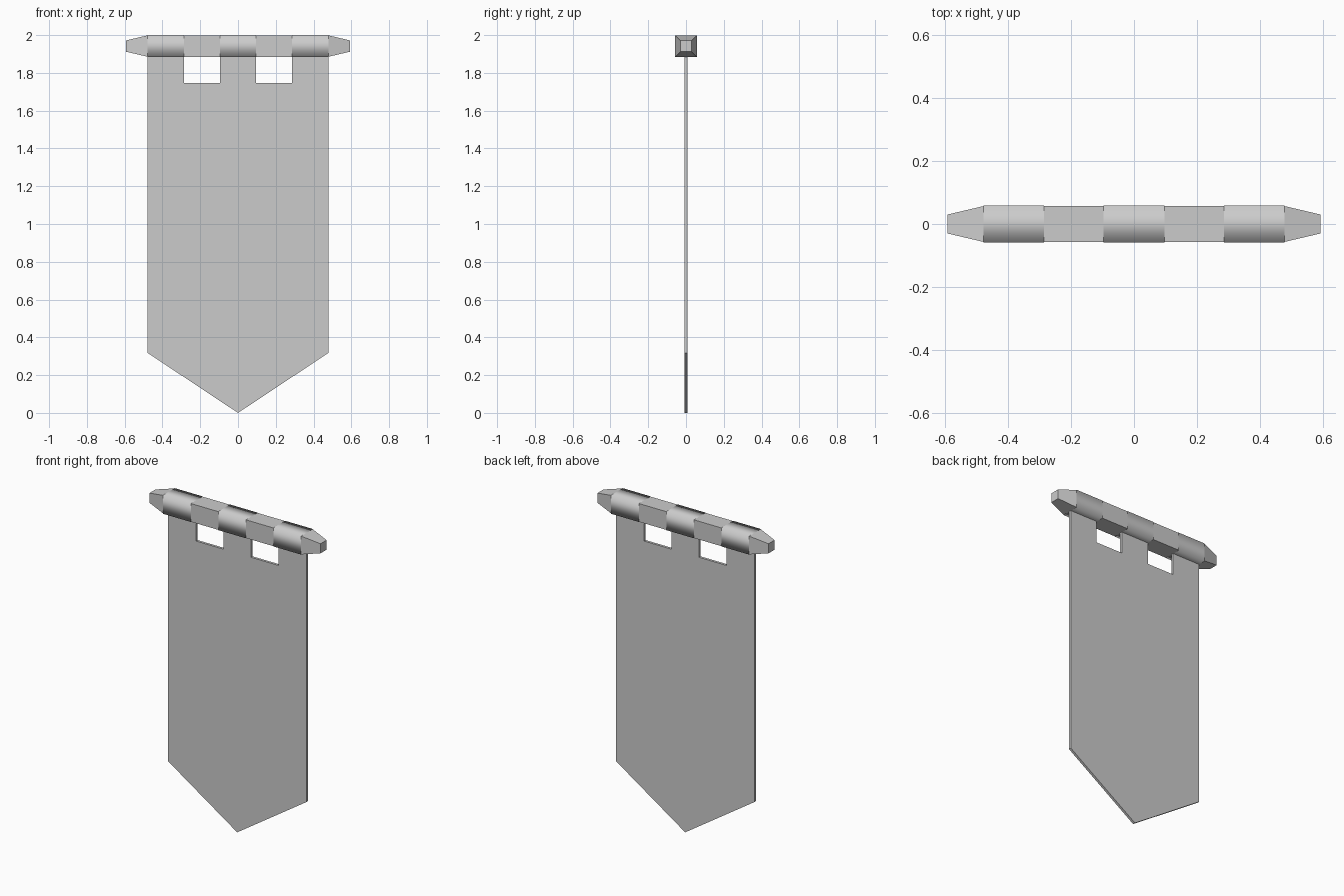
import bpy, bmesh

if "Cube" in bpy.data.objects:
    bpy.data.objects.remove(bpy.data.objects["Cube"])

grey = bpy.data.materials.new("plain grey")
grey.diffuse_color = (0.6, 0.6, 0.6, 1)
grey.use_nodes = True
grey.node_tree.nodes["Principled BSDF"].inputs["Base Color"].default_value = grey.diffuse_color

POLE_Z = 1.942    # height of the pole axis
HALF = 0.058      # half thickness of the pole with its loops
CLOTH = 0.008     # half thickness of the cloth


def finish(bm, name, smooth=False):
    bmesh.ops.recalc_face_normals(bm, faces=bm.faces[:])
    for f in bm.faces:
        f.smooth = smooth
    mesh = bpy.data.meshes.new(name)
    bm.to_mesh(mesh)
    bm.free()
    mesh.materials.append(grey)
    obj = bpy.data.objects.new(name, mesh)
    bpy.context.collection.objects.link(obj)
    return obj


def square_tube(name, sections, capped, smooth):
    """Loft square rings along x; sections are (x, half size)."""
    bm = bmesh.new()
    rings = [[bm.verts.new((x, sy * h, POLE_Z + sz * h))
              for sy, sz in ((-1, -1), (1, -1), (1, 1), (-1, 1))]
             for x, h in sections]
    for a, b in zip(rings, rings[1:]):
        for i in range(4):
            j = (i + 1) % 4
            bm.faces.new((a[i], a[j], b[j], b[i]))
    if capped:
        bm.faces.new(rings[0])
        bm.faces.new(rings[-1])
    return finish(bm, name, smooth)


# Square pole with tapered ends
square_tube("pole", [(-0.592, 0.03), (-0.477, HALF - 0.001),
                     (0.477, HALF - 0.001), (0.592, 0.03)], True, False)

# Softly shaded cloth loops around the pole
for name, x0, x1 in (("left_loop", -0.478, -0.285),
                     ("middle_loop", -0.096, 0.096),
                     ("right_loop", 0.285, 0.478)):
    square_tube(name, [(x0, HALF), (x1, HALF)], False, True)

# Hanging cloth: pointed bottom, two slots between the straps
top, slot = POLE_Z - HALF + 0.004, 1.746
half_outline = [(0, 0), (0.478, 0.317), (0.478, top), (0.285, top),
                (0.285, slot), (0.096, slot), (0.096, top)]
outline = half_outline + [(-x, z) for x, z in reversed(half_outline[1:])]
bm = bmesh.new()
face = bm.faces.new([bm.verts.new((x, -CLOTH, z)) for x, z in outline])
ext = bmesh.ops.extrude_face_region(bm, geom=[face])
bmesh.ops.translate(bm, vec=(0, 2 * CLOTH, 0),
                    verts=[v for v in ext["geom"] if isinstance(v, bmesh.types.BMVert)])
bmesh.ops.triangulate(bm, faces=[f for f in bm.faces if len(f.verts) > 4])
finish(bm, "banner_cloth")
